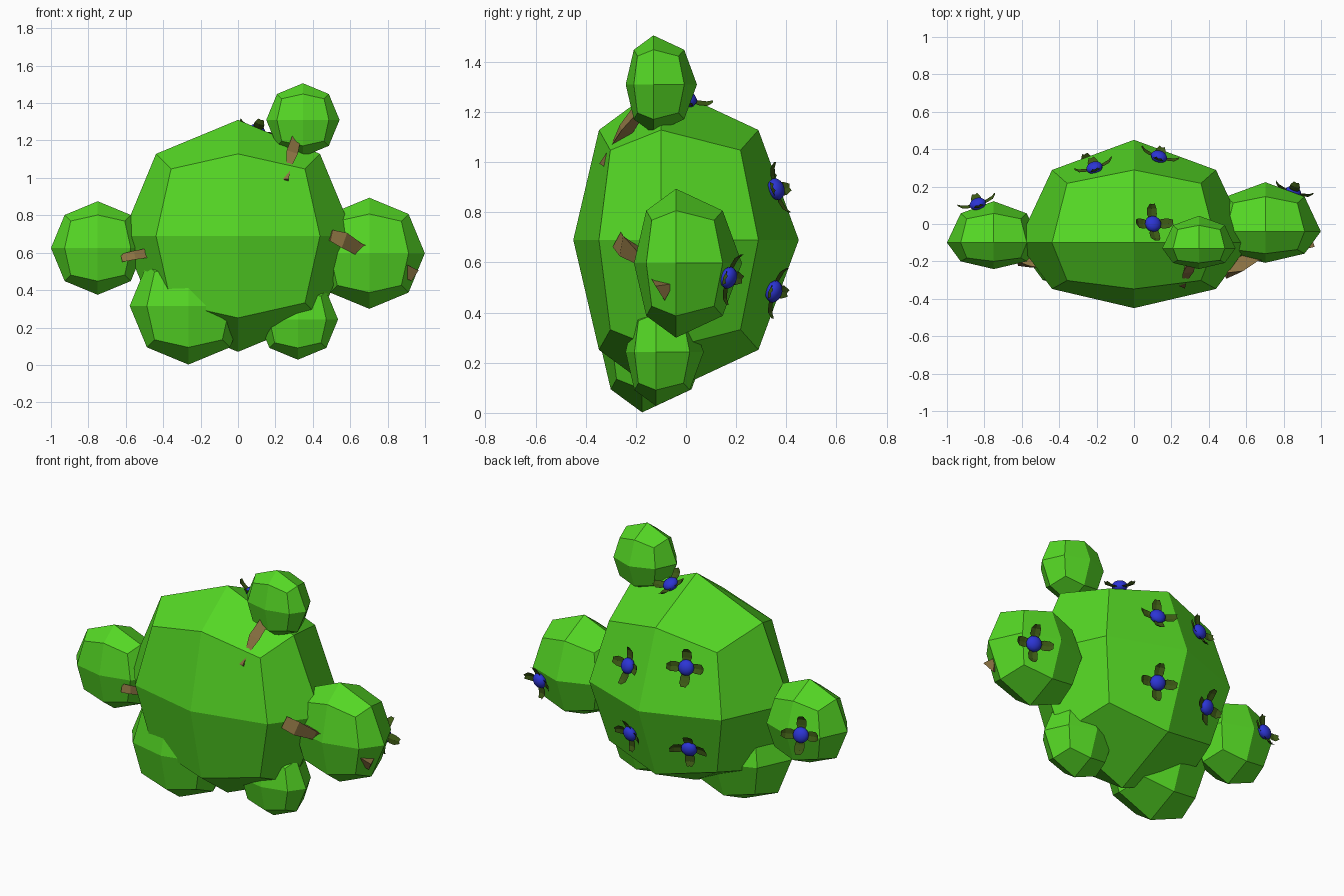
import bpy, bmesh, math
from mathutils import Vector, Matrix
from mathutils.bvhtree import BVHTree

if "Cube" in bpy.data.objects:
    bpy.data.objects.remove(bpy.data.objects["Cube"])


def material(name, rgb):
    m = bpy.data.materials.new(name)
    m.diffuse_color = (*rgb, 1)
    m.use_nodes = True
    m.node_tree.nodes["Principled BSDF"].inputs["Base Color"].default_value = m.diffuse_color
    return m


LEAF = material("leaf green", (0.09, 0.68, 0.018))
PETAL = material("dark petal green", (0.045, 0.10, 0.007))
BLUE = material("berry blue", (0.025, 0.035, 0.66))
BARK = material("bark brown", (0.26, 0.17, 0.055))


def finish(bm, name, *mats):
    me = bpy.data.meshes.new(name)
    bm.to_mesh(me)
    bm.free()
    for m in mats:
        me.materials.append(m)
    ob = bpy.data.objects.new(name, me)
    bpy.context.collection.objects.link(ob)
    return ob


# Foliage lump: cube sphere, flatter at the front than at the back
def lump(name, centre, r):
    bm = bmesh.new()
    bmesh.ops.create_cube(bm, size=2)
    bmesh.ops.subdivide_edges(bm, edges=bm.edges[:], cuts=1, use_grid_fill=True)
    for v in bm.verts:
        p = v.co.normalized() * r
        p.y *= 0.564 if p.y < 0 else 0.887
        v.co = p + Vector(centre)
    bm.normal_update()
    tree = BVHTree.FromBMesh(bm)
    finish(bm, name, LEAF)
    return tree


main = lump("main_foliage", (0, -0.1, 0.69), 0.62)
left = lump("left_foliage", (-0.75, -0.1, 0.625), 0.25)
right = lump("right_foliage", (0.702, -0.04, 0.597), 0.297)
lump("top_foliage", (0.347, -0.13, 1.31), 0.196)
lump("lower_left_foliage", (-0.265, -0.175, 0.316), 0.314)
lump("lower_right_foliage", (0.32, -0.12, 0.243), 0.215)


# Flower: four curled petals round a flattened blue centre
def flower(name, tree, near):
    loc, n, _, _ = tree.find_nearest(Vector(near))
    ref = Vector((0, 1, 0)) if n.z > 0.7 else Vector((0, 0, 1))
    x = ref.cross(n).normalized()
    y = n.cross(x)
    frame = Matrix((x, y, n)).transposed().to_4x4()
    frame.translation = loc + n * 0.008
    bm = bmesh.new()
    profile = [(0.02, 0.016, 0.004), (0.055, 0.028, 0.008),
               (0.085, 0.027, 0.016), (0.105, 0.014, 0.034)]
    for k in range(4):
        turn = Matrix.Rotation(k * math.pi / 2, 3, 'Z')
        rows = [[bm.verts.new(turn @ Vector((d, s * w, h + 0.006 * abs(s))))
                 for s in (-1, 0, 1)] for d, w, h in profile]
        for a, b in zip(rows, rows[1:]):
            for j in range(2):
                bm.faces.new((a[j], b[j], b[j + 1], a[j + 1]))
    bmesh.ops.solidify(bm, geom=bm.faces[:], thickness=0.005)
    petals = set(bm.faces)
    bmesh.ops.create_uvsphere(
        bm, u_segments=12, v_segments=8, radius=0.045,
        matrix=Matrix.Translation((0, 0, 0.012)) @ Matrix.Diagonal((1, 1, 0.7, 1)))
    for f in bm.faces:
        if f not in petals:
            f.material_index = 1
            f.smooth = True
    bm.transform(frame)
    finish(bm, name, PETAL, BLUE)


flower("top_flower", main, (0.10, 0.0, 1.25))
flower("back_flower_upper_left", main, (-0.21, 0.30, 0.95))
flower("back_flower_upper_right", main, (0.13, 0.35, 0.89))
flower("back_flower_lower_left", main, (-0.25, 0.33, 0.48))
flower("back_flower_lower_right", main, (0.13, 0.36, 0.48))
flower("left_flower", left, (-0.83, 0.09, 0.635))
flower("right_flower", right, (0.85, 0.165, 0.54))


# Twig: three-sided stick along a path of (x, y, z, radius)
def twig(name, path):
    bm = bmesh.new()
    pts = [Vector(p[:3]) for p in path]
    axis = (pts[-1] - pts[0]).normalized()
    u = axis.cross(Vector((0, 1, 0))).normalized()
    w = axis.cross(u)
    rings = []
    for i, (p, q) in enumerate(zip(pts, path)):
        angs = [i * 0.35 + k * math.tau / 3 for k in range(3)]
        rings.append([bm.verts.new(p + (u * math.cos(a) + w * math.sin(a)) * q[3])
                      for a in angs])
    for a, b in zip(rings, rings[1:]):
        for k in range(3):
            bm.faces.new((a[k], a[(k + 1) % 3], b[(k + 1) % 3], b[k]))
    bm.faces.new(rings[0])
    bm.faces.new(rings[-1])
    bmesh.ops.recalc_face_normals(bm, faces=bm.faces[:])
    finish(bm, name, BARK)


twig("top_twig", [(0.31, -0.17, 1.23, 0.03), (0.285, -0.245, 1.13, 0.036),
                  (0.27, -0.30, 1.05, 0.014), (0.255, -0.325, 0.985, 0.028)])
twig("right_twig", [(0.49, -0.26, 0.685, 0.04), (0.56, -0.235, 0.665, 0.05),
                    (0.64, -0.175, 0.625, 0.04), (0.945, -0.085, 0.49, 0.045)])
twig("left_twig", [(-0.62, -0.20, 0.565, 0.028), (-0.55, -0.215, 0.585, 0.028),
                   (-0.46, -0.22, 0.605, 0.03)])
